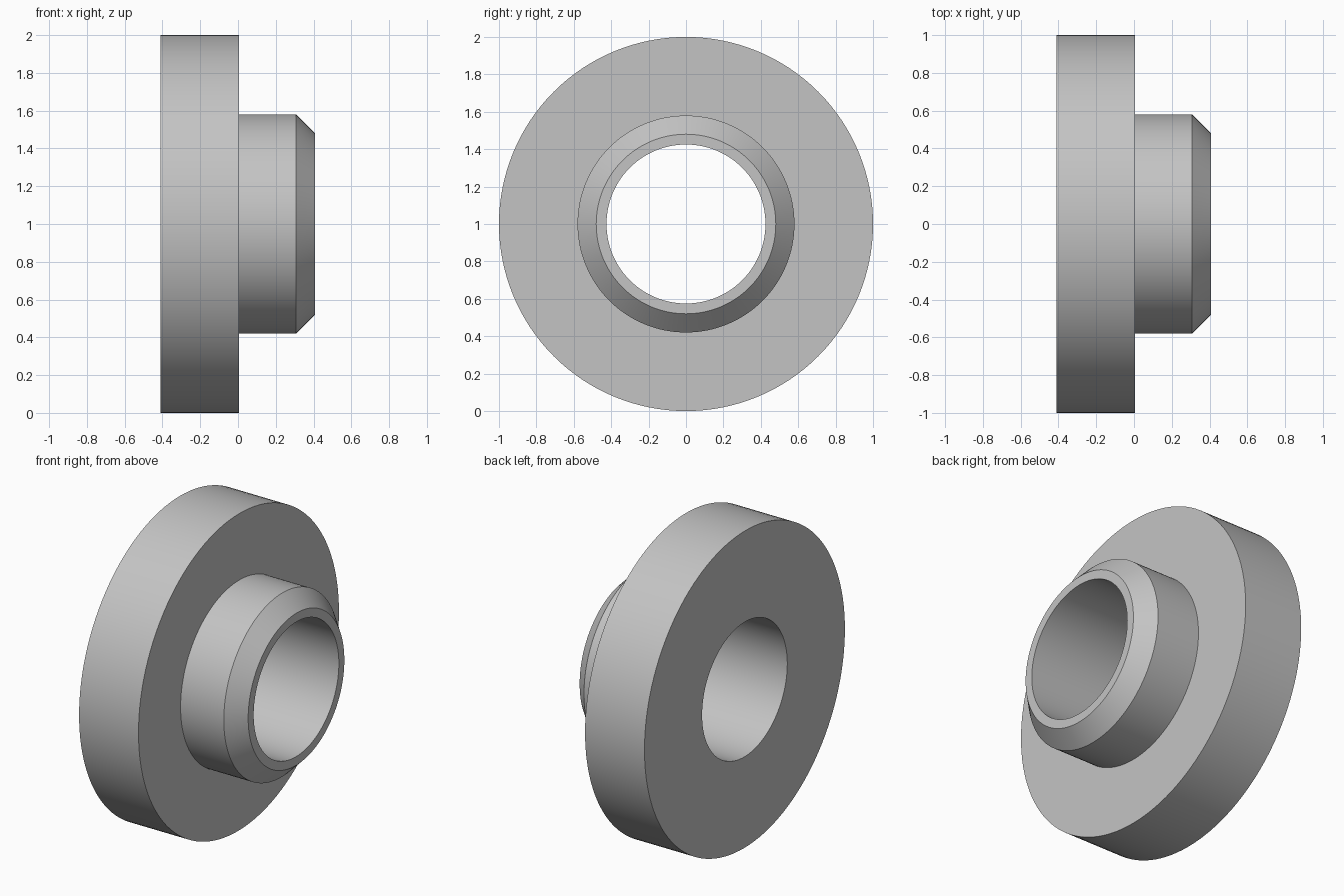
import bpy
import bmesh
import math
from mathutils import Matrix, Vector

cube = bpy.data.objects.get("Cube")
if cube:
    bpy.data.objects.remove(cube, do_unlink=True)

# Plain grey metal
grey = bpy.data.materials.new("grey metal")
grey.use_nodes = True
colour = (0.55, 0.55, 0.55, 1)
grey.diffuse_color = colour
grey.node_tree.nodes["Principled BSDF"].inputs["Base Color"].default_value = colour

# Closed section as (x, radius): wide flange, narrow hub, chamfered lip, bore
PROFILE = [(-0.41, 0.425), (-0.41, 1.0), (0.005, 1.0), (0.005, 0.58),
           (0.307, 0.58), (0.407, 0.48), (0.407, 0.425)]
SEGMENTS = 128


def lathe(name, profile, material):
    """Spin a closed section around the x axis."""
    bm = bmesh.new()
    verts = [bm.verts.new((x, 0, r)) for x, r in profile]
    edges = [bm.edges.new((v, verts[(i + 1) % len(verts)]))
             for i, v in enumerate(verts)]
    bmesh.ops.spin(bm, geom=verts + edges, cent=(0, 0, 0), axis=(1, 0, 0),
                   angle=math.tau, steps=SEGMENTS, use_merge=True)
    bmesh.ops.remove_doubles(bm, verts=bm.verts[:], dist=0.0001)
    bmesh.ops.recalc_face_normals(bm, faces=bm.faces[:])
    bm.transform(Matrix.Translation(Vector((0, 0, 1))))
    mesh = bpy.data.meshes.new(name)
    bm.to_mesh(mesh)
    bm.free()
    mesh.materials.append(material)
    obj = bpy.data.objects.new(name, mesh)
    bpy.context.collection.objects.link(obj)
    return obj


# Flanged bushing
bushing = lathe("flanged_bushing", PROFILE, grey)
bpy.ops.object.select_all(action='DESELECT')
bushing.select_set(True)
bpy.context.view_layer.objects.active = bushing
bpy.ops.object.shade_smooth_by_angle(angle=math.radians(30))
